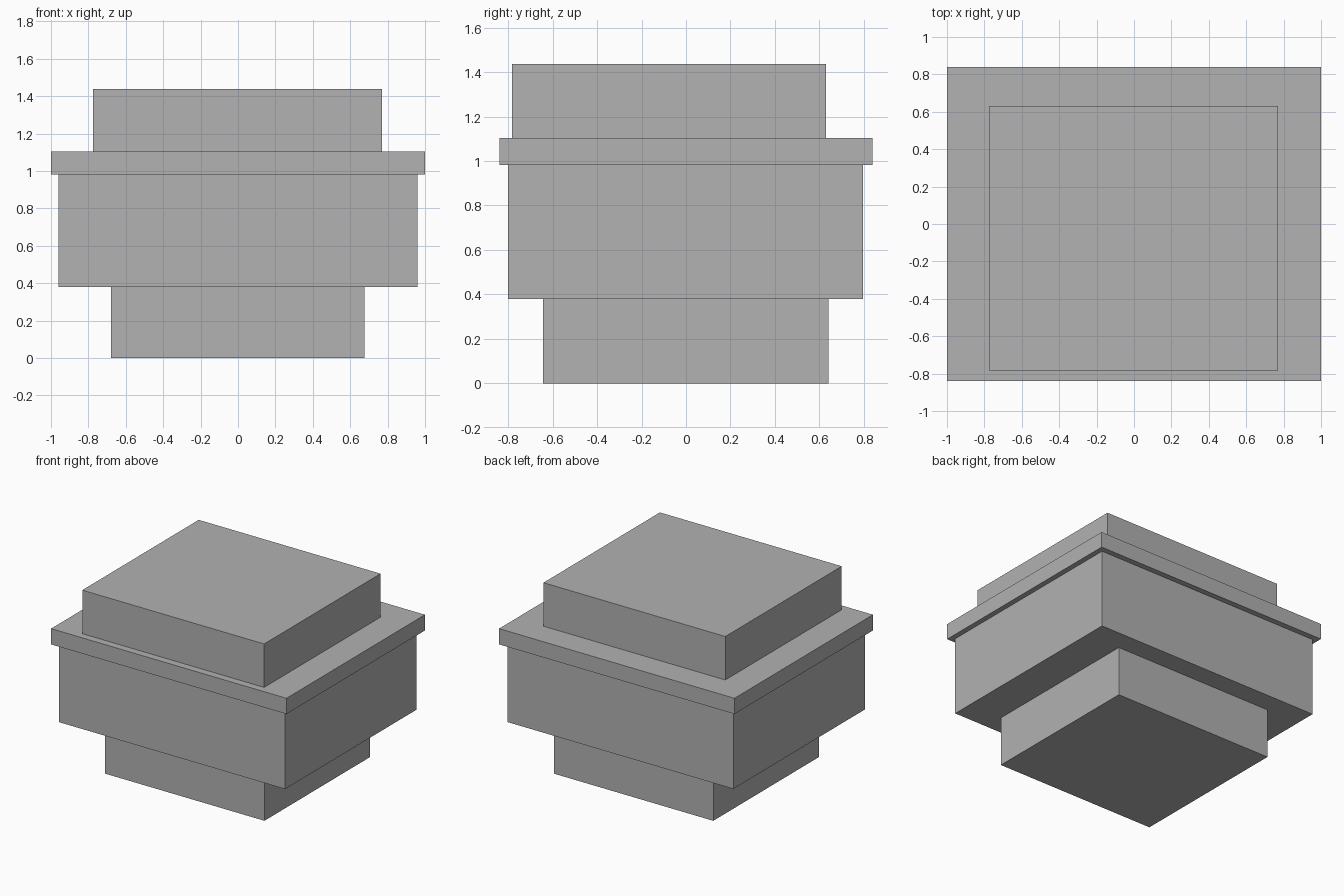
import bpy

cube = bpy.data.objects.get("Cube")
if cube:
    bpy.data.objects.remove(cube, do_unlink=True)

# Single plain grey
grey = bpy.data.materials.new("plain_grey")
grey.use_nodes = True
colour = (0.445, 0.445, 0.445, 1)
grey.diffuse_color = colour
grey.node_tree.nodes["Principled BSDF"].inputs["Base Color"].default_value = colour


def box(name, x, y, z):
    """Add a box spanning the given (low, high) range on each axis."""
    spans = (x, y, z)
    bpy.ops.mesh.primitive_cube_add(size=1, location=[(a + b) / 2 for a, b in spans])
    obj = bpy.context.object
    obj.name = name
    obj.scale = [b - a for a, b in spans]
    bpy.ops.object.transform_apply(location=False, rotation=False, scale=True)
    obj.data.materials.append(grey)
    return obj


# Stacked blocks, bottom to top
box("base_plinth", (-0.68, 0.675), (-0.643, 0.64), (0, 0.38))
box("main_body", (-0.96, 0.96), (-0.80, 0.797), (0.38, 0.982))
box("overhanging_rim", (-1, 1), (-0.84, 0.84), (0.982, 1.103))
# The cap sits toward the front of the rim
box("top_cap", (-0.775, 0.77), (-0.783, 0.63), (1.103, 1.437))
